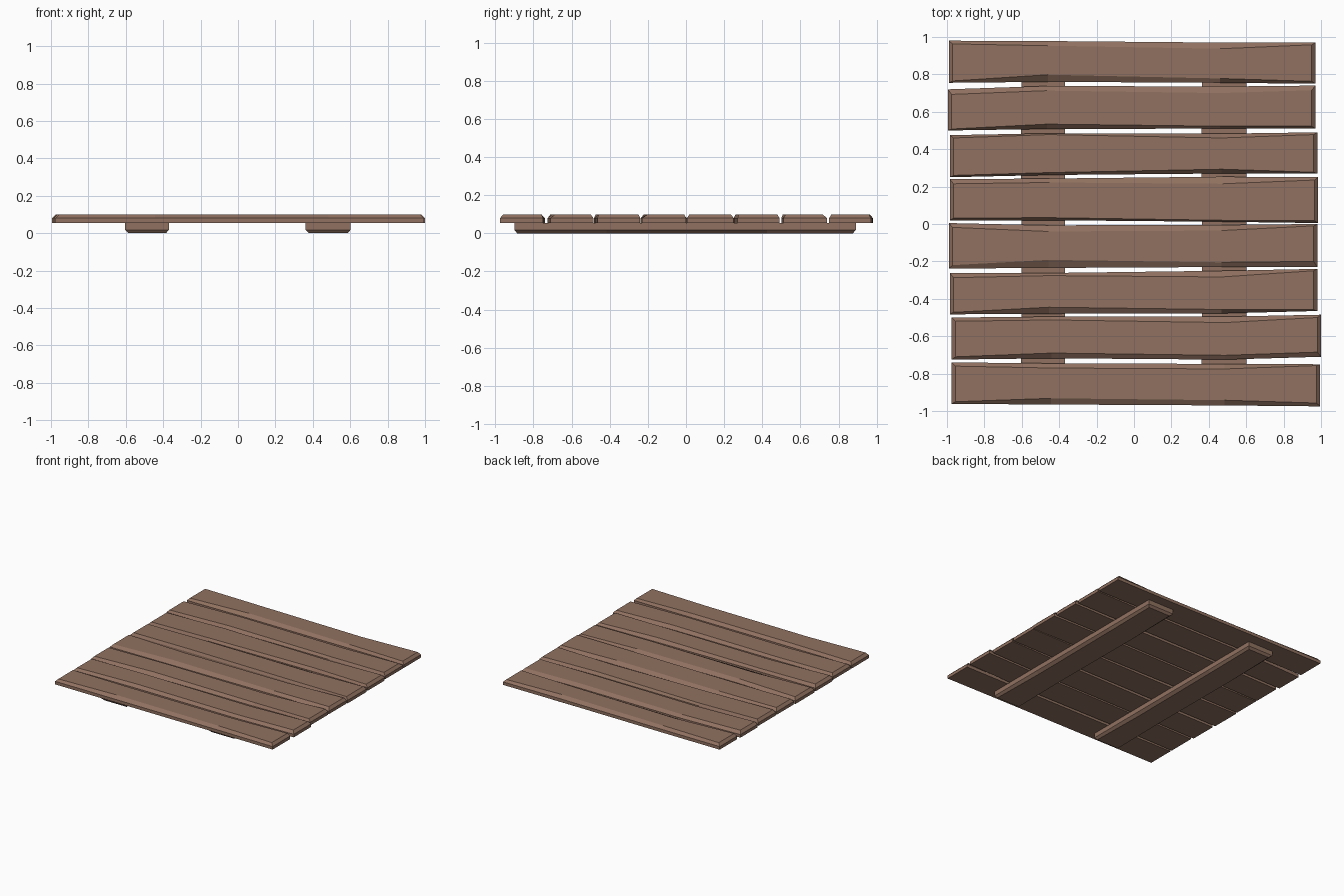
import bpy, bmesh

mat = bpy.data.materials.new("wood")
mat.diffuse_color = (0.28, 0.165, 0.117, 1)


def board(name, ends, outer_hi, outer_lo, face_hi, face_lo, z, remap, inset=0.02):
    """Chamfered hand-cut board: rings of six points lofted along its length.
    z = (back, chamfer start, face)."""
    a, b = ends
    stations = [a, a + 0.27 * (b - a), a + 0.74 * (b - a), b]
    face_st = [a + inset, stations[1], stations[2], b - inset]
    bm = bmesh.new()
    rings = []
    for i in range(4):
        s, f = stations[i], face_st[i]
        pts = [(s, outer_lo[i], z[0]), (s, outer_lo[i], z[1]), (f, face_lo[i], z[2]),
               (f, face_hi[i], z[2]), (s, outer_hi[i], z[1]), (s, outer_hi[i], z[0])]
        rings.append([bm.verts.new(remap(p)) for p in pts])
    for r, q in zip(rings, rings[1:]):
        for k in range(6):
            n = (k + 1) % 6
            bm.faces.new((r[k], r[n], q[n], q[k]))
    # End caps: upright part and sloped part
    for r in (rings[0], rings[-1]):
        bm.faces.new((r[0], r[1], r[4], r[5]))
        bm.faces.new((r[1], r[2], r[3], r[4]))
    bmesh.ops.recalc_face_normals(bm, faces=bm.faces)
    me = bpy.data.meshes.new(name)
    bm.to_mesh(me)
    bm.free()
    me.materials.append(mat)
    ob = bpy.data.objects.new(name, me)
    bpy.context.collection.objects.link(ob)


# Planks: ends in x, then far edge, near edge, face far edge, face near edge
planks = [
    ((-.99, .97), (.98, .978, .97, .97), (.755, .76, .755, .75), (.963, .953, .937, .958), (.765, .798, .778, .763)),
    ((-.995, .97), (.72, .738, .735, .74), (.5, .508, .51, .51), (.693, .713, .70, .715), (.508, .534, .523, .523)),
    ((-.985, .98), (.475, .485, .483, .49), (.25, .262, .27, .27), (.46, .478, .46, .478), (.26, .275, .293, .277)),
    ((-.985, .985), (.24, .243, .253, .25), (.02, .02, .012, .005), (.215, .222, .215, .235), (.032, .034, .02, .018)),
    ((-.99, .98), (.005, -.007, -.005, 0), (-.238, -.235, -.23, -.23), (-.018, -.04, -.035, -.01), (-.22, -.192, -.205, -.2)),
    ((-.985, .98), (-.262, -.262, -.25, -.24), (-.483, -.48, -.478, -.465), (-.287, -.276, -.283, -.25), (-.472, -.445, -.457, -.458)),
    ((-.975, 1.0), (-.5, -.495, -.495, -.485), (-.725, -.718, -.725, -.71), (-.52, -.513, -.527, -.5), (-.71, -.69, -.702, -.685)),
    ((-.975, .995), (-.74, -.745, -.748, -.75), (-.962, -.965, -.97, -.975), (-.76, -.77, -.775, -.757), (-.95, -.932, -.942, -.957)),
]
for i, p in enumerate(planks):
    board(f"plank_{i + 1}", *p, (0.055, 0.08, 0.10), lambda v: v)

# Battens under the planks, chamfered face down
for name, lo, hi in (("batten_left", -.605, -.37), ("batten_right", .36, .602)):
    board(name, (-.9, .89), (hi,) * 4, (lo, lo + .005, lo, lo + .005),
          (hi - .015, hi - .025, hi - .02, hi - .015), (lo + .02, lo + .025, lo + .02, lo + .03),
          (0.055, 0.018, 0.0), lambda v: (v[1], v[0], v[2]), 0.015)
